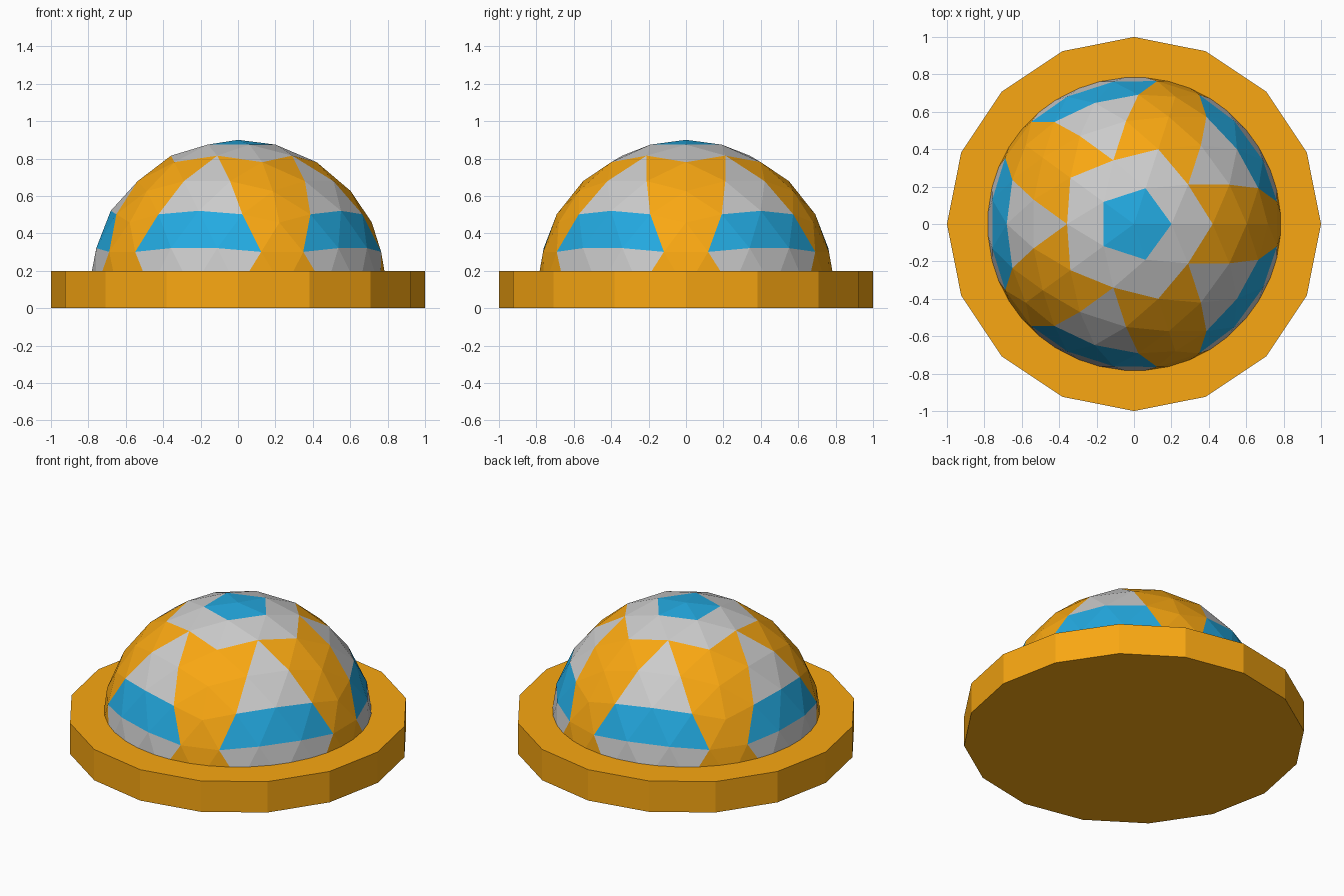
import bpy, bmesh, math
from mathutils import Vector, Matrix

if "Cube" in bpy.data.objects:
    bpy.data.objects.remove(bpy.data.objects["Cube"])

SECTOR = math.radians(72)


def material(name, rgb):
    m = bpy.data.materials.new(name)
    m.diffuse_color = (*rgb, 1)
    m.use_nodes = True
    m.node_tree.nodes["Principled BSDF"].inputs["Base Color"].default_value = m.diffuse_color
    return m


orange = material("orange", (0.95, 0.39, 0.006))
blue = material("blue", (0.017, 0.40, 0.75))

# Corners of one fifth of an icosahedron, centred on azimuth 0
q, z = 2 / math.sqrt(5), 1 / math.sqrt(5)
APEX = Vector((0, 0, 1))
A, B = (Vector((q * math.cos(a), q * math.sin(a), z)) for a in (-SECTOR / 2, SECTOR / 2))
C = Vector((q, 0, -z))


def weights(p, corners):
    """Barycentric weights of direction p in an icosahedron face."""
    w = Matrix(corners).transposed().inverted() @ p
    return w / sum(w) if min(w) > 0 else None


def panel(p):
    """Which coloured panel the face with centre p belongs to."""
    az = math.atan2(p.y, p.x) % SECTOR - SECTOR / 2
    r = math.hypot(p.x, p.y)
    p = Vector((r * math.cos(az), r * math.sin(az), p.z))
    w = weights(p, (APEX, A, B))
    if w:
        if w[0] > 0.75:
            return "blue"
        return "grey" if w[0] > 0.5 or min(w[1], w[2]) > 0.25 else "orange"
    w = weights(p, (A, B, C))
    if w and max(w[0], w[1]) < 0.75:
        return "grey" if w[2] > 0.25 else "blue"
    return "orange"


def dome_part(kind, name, mat):
    bm = bmesh.new()
    bmesh.ops.create_icosphere(bm, subdivisions=3, radius=0.8)
    drop = [f for f in bm.faces if panel(f.calc_center_median()) != kind]
    bmesh.ops.delete(bm, geom=drop, context='FACES')
    # keep only the upper half of the sphere
    bmesh.ops.bisect_plane(bm, geom=bm.verts[:] + bm.edges[:] + bm.faces[:],
                           plane_co=(0, 0, 0), plane_no=(0, 0, 1), clear_inner=True)
    me = bpy.data.meshes.new(name)
    bm.to_mesh(me)
    bm.free()
    ob = bpy.data.objects.new(name, me)
    ob.location.z = 0.1
    bpy.context.collection.objects.link(ob)
    if mat:
        me.materials.append(mat)


# Dome, one object per panel colour
dome_part("grey", "dome_grey_panels", None)
dome_part("orange", "dome_orange_panels", orange)
dome_part("blue", "dome_blue_panels", blue)

# Sixteen-sided base disc
bpy.ops.mesh.primitive_cylinder_add(vertices=16, radius=1, depth=0.2, location=(0, 0, 0.1))
base = bpy.context.object
base.name = "base"
base.data.materials.append(orange)
